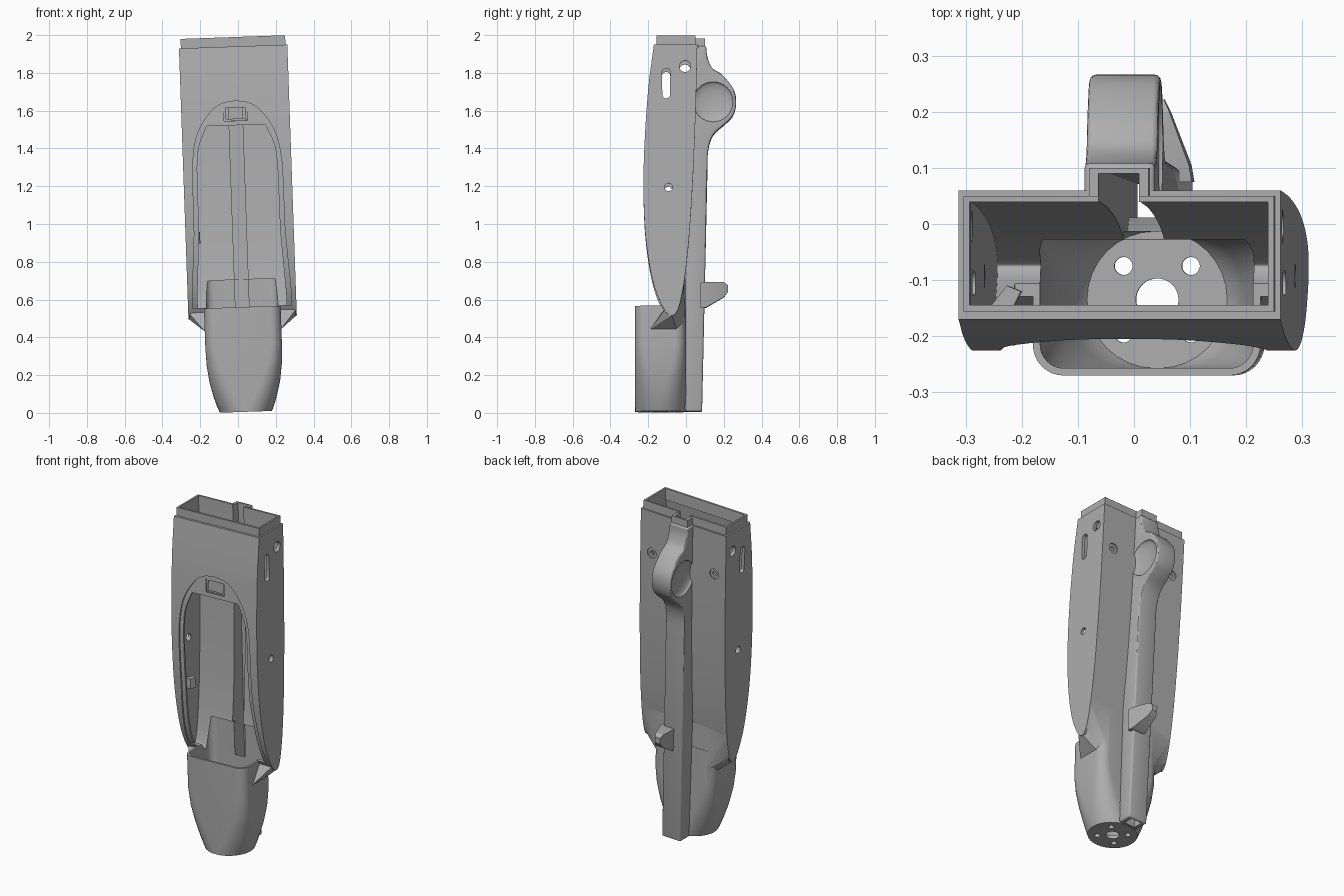
import bpy, bmesh, math
from mathutils import Vector, Matrix

if "Cube" in bpy.data.objects:
    bpy.data.objects.remove(bpy.data.objects["Cube"])

grey = bpy.data.materials.new("plain grey")
grey.use_nodes = True
grey.diffuse_color = (0.42, 0.42, 0.42, 1)
grey.node_tree.nodes["Principled BSDF"].inputs["Base Color"].default_value = (0.42, 0.42, 0.42, 1)


def finish(name, bm):
    bmesh.ops.recalc_face_normals(bm, faces=bm.faces)
    mesh = bpy.data.meshes.new(name)
    bm.to_mesh(mesh)
    bm.free()
    mesh.materials.append(grey)
    obj = bpy.data.objects.new(name, mesh)
    bpy.context.collection.objects.link(obj)
    return obj


def prism(name, pts, axis, a, b):
    """Extrude a (y,z) outline along x, or an (x,z) outline along y."""
    bm = bmesh.new()
    place = (lambda u, v: (a, u, v)) if axis == "x" else (lambda u, v: (u, a, v))
    face = bm.faces.new([bm.verts.new(place(u, v)) for u, v in pts])
    side = bmesh.ops.extrude_face_region(bm, geom=[face])
    move = Vector((b - a, 0, 0)) if axis == "x" else Vector((0, b - a, 0))
    bmesh.ops.translate(bm, vec=move, verts=[v for v in side["geom"] if isinstance(v, bmesh.types.BMVert)])
    return finish(name, bm)


def box(name, hw, y0, y1, z0, z1):
    return prism(name, [(y0, z0), (y1, z0), (y1, z1), (y0, z1)], "x", -hw, hw)


def hull(name, pts):
    bm = bmesh.new()
    for p in pts:
        bm.verts.new(p)
    out = bmesh.ops.convex_hull(bm, input=bm.verts)
    loose = [g for g in out["geom_interior"] if isinstance(g, bmesh.types.BMVert)]
    bmesh.ops.delete(bm, geom=loose, context="VERTS")
    return finish(name, bm)


def cylinder(name, r, length, center, axis, seg=32):
    bm = bmesh.new()
    bmesh.ops.create_cone(bm, cap_ends=True, segments=seg, radius1=r, radius2=r, depth=length)
    turn = {"x": Matrix.Rotation(math.pi / 2, 4, "Y"), "y": Matrix.Rotation(math.pi / 2, 4, "X"),
            "z": Matrix.Identity(4)}[axis]
    bmesh.ops.transform(bm, matrix=Matrix.Translation(center) @ turn, verts=bm.verts)
    return finish(name, bm)


def loft(name, sections, inset=0.0):
    """Skin rounded rectangles given as (z, half width, corner radius)."""
    bm = bmesh.new()
    rings = []
    for z, hw, r in sections:
        hw, hd, r = hw - inset, 0.135 - inset, r - inset
        ring = []
        for q, (sx, sy) in enumerate([(1, 1), (-1, 1), (-1, -1), (1, -1)]):
            for k in range(9):
                t = math.pi / 2 * (q + k / 8)
                ring.append(bm.verts.new((sx * (hw - r) + r * math.cos(t),
                                          -0.135 + sy * (hd - r) + r * math.sin(t), z)))
        rings.append(ring)
    for low, high in zip(rings, rings[1:]):
        for i in range(len(low)):
            j = (i + 1) % len(low)
            bm.faces.new([low[i], low[j], high[j], high[i]])
    bm.faces.new(rings[0])
    bm.faces.new(rings[-1])
    return finish(name, bm)


def smooth(pts, n=5):
    """Catmull-Rom curve through the points."""
    p = [Vector(q) for q in pts]
    p = [2 * p[0] - p[1]] + p + [2 * p[-1] - p[-2]]
    out = []
    for a, b, c, d in zip(p, p[1:], p[2:], p[3:]):
        for k in range(n):
            t = k / n
            out.append(0.5 * (2 * b + (c - a) * t + (2 * a - 5 * b + 4 * c - d) * t ** 2
                              + (3 * b - a - 3 * c + d) * t ** 3))
    return [tuple(v) for v in out + [p[-2]]]


def offset(pts, dist):
    """Move a counter-clockwise outline inward."""
    out = []
    for i, q in enumerate(pts):
        a, b, c = Vector(pts[i - 1]), Vector(q), Vector(pts[(i + 1) % len(pts)])
        e, f = (b - a).normalized(), (c - b).normalized()
        n, m = Vector((-e.y, e.x)), Vector((-f.y, f.x))
        out.append(tuple(b + (n + m) * dist / (1 + n.dot(m))))
    return out


def boolean(obj, tool, op="DIFFERENCE"):
    mod = obj.modifiers.new("join", "BOOLEAN")
    mod.operation, mod.solver, mod.object = op, "EXACT", tool
    apply(obj, mod)
    bpy.data.objects.remove(tool)


def apply(obj, mod):
    bpy.context.view_layer.objects.active = obj
    bpy.ops.object.modifier_apply(modifier=mod.name)


def mirrored(half):
    return half + [(-x, z) for x, z in reversed(half) if x > 0]


# Lens-shaped main body
lens = smooth([(-.17, 1.935), (-.2, 1.7), (-.22, 1.4), (-.225, 1.15), (-.212, .9), (-.175, .68),
               (-.12, .54), (-.075, .5), (-.04, .54), (-.01, .68), (.015, .9), (.035, 1.2),
               (.05, 1.55), (.06, 1.935)])
housing = prism("housing", lens, "x", -.287, .287)

# Rear spine with finger ring
bump = smooth([(.108, 1.935), (.113, 1.88), (.138, 1.82), (.19, 1.785), (.25, 1.71), (.266, 1.64),
               (.25, 1.57), (.21, 1.525), (.145, 1.465), (.117, 1.38), (.113, 1.25)])
spine = prism("spine", bump + [(.085, 0), (-.005, 0), (-.005, .7), (.02, 1.935)], "x", -.063, .063)
bev = spine.modifiers.new("edges", "BEVEL")
bev.width, bev.segments, bev.limit_method, bev.angle_limit = .01, 3, "ANGLE", math.radians(50)
apply(spine, bev)
for s in (-1, 1):
    bm = bmesh.new()
    bmesh.ops.create_uvsphere(bm, u_segments=48, v_segments=24, radius=.106)
    bmesh.ops.scale(bm, vec=(.26, 1, 1), verts=bm.verts)
    bmesh.ops.translate(bm, vec=(s * .063, .143, 1.64), verts=bm.verts)
    boolean(spine, finish("dimple", bm))
boolean(housing, spine, "UNION")

# Lower socket and the shoulder that blends it into the body
socket = [(0, .138, .134), (.04, .154, .128), (.08, .167, .12), (.16, .187, .1), (.25, .199, .075),
          (.35, .203, .056), (.555, .203, .055)]
boolean(housing, loft("socket", socket), "UNION")
shoulder = [(-.11, .536), (-.075, .502), (-.042, .54), (-.013, .68)]
boolean(housing, hull("shoulder", [(s * x, y, z) for s in (-1, 1) for x, y, z in
        [(.286, y, z) for y, z in shoulder]
        + [(.2, -.19, .43), (.2, -.05, .43), (.15, -.002, .43), (.15, -.002, .7)]]), "UNION")

# Top lip
boolean(housing, box("lip", .277, -.156, .05, 1.9, 1.985), "UNION")
boolean(housing, box("spine_lip", .053, 0, .1, 1.9, 1.977), "UNION")

# Hollow interior
boolean(housing, prism("cavity", offset(lens, .02), "x", -.267, .267))
boolean(housing, box("mouth", .266, -.144, .039, 1.88, 2.1))
inner = [(max(z, .02), hw, r) for z, hw, r in socket[:-1]] + [(.7, .203, .055)]
boolean(housing, loft("socket_inside", inner, .013))
channel = [(.012, -.1), (.012, .42), (-.03, .55), (0, 2.1), (.09, 2.1), (.09, 1.4), (.07, -.1)]
boolean(housing, prism("channel", channel, "x", -.036, .036))

# Front opening with a stepped arched border
arch = [(.262, .557), (.262, .62), (.24, .95)] + smooth(
    [(.238, 1.3), (.222, 1.42), (.19, 1.51), (.13, 1.595), (.07, 1.635), (0, 1.647)])
step = prism("step", mirrored(arch), "y", -.4, -.08)
boolean(step, prism("step_floor", offset(lens, .009), "x", -.4, .4))
boolean(housing, step)
opening = [(.235, .557), (.235, .62), (.215, .95)] + smooth([(.213, 1.3), (.2, 1.41), (.155, 1.518)])
boolean(housing, prism("opening", mirrored(opening), "y", -.4, -.08))
boolean(housing, box("window_frame", .062, -.4, -.192, 1.542, 1.622))
boolean(housing, box("window", .051, -.4, -.1, 1.553, 1.611))

# Side holes and slots
boolean(housing, cylinder("upper_hole", .03, 1, (0, -.005, 1.82), "x"))
boolean(housing, cylinder("middle_hole", .021, 1, (0, -.093, 1.18), "x"))
slot = [(-.105 + .022 * math.cos(t * math.pi / 8), 1.73 + (.058 if t < 8.5 else -.058)
         + .022 * math.sin(t * math.pi / 8)) for t in [*range(9), *range(9, 16)]]
boolean(housing, prism("slot", slot, "x", -.5, .5))

# Screw holes in the back
for s in (-1, 1):
    boolean(housing, cylinder("screw_seat", .03, .1, (s * .21, .097, 1.68), "y"))
    boolean(housing, cylinder("screw_hole", .014, .15, (s * .21, .08, 1.68), "y"))

# Holes in the base disc
boolean(housing, cylinder("centre_hole", .038, .2, (0, -.135, 0), "z"))
for k in range(4):
    t = math.pi * (.25 + k / 2)
    boolean(housing, cylinder("bolt_hole", .016, .2,
                              (.085 * math.cos(t), -.135 + .085 * math.sin(t), 0), "z"))

# Rear hook
hook = hull("hook", [(x, y, z) for y, x0, x1, z0, z1 in
                     [(.075, .04, .085, .55, .68), (.105, -.01, .08, .55, .685),
                      (.2, -.005, .045, .605, .685), (.222, 0, .035, .635, .67)]
                     for x in (x0, x1) for z in (z0, z1)])

# Small inner clip
clip = hull("inner_clip", [(x, y, z) for x, y in [(-.267, -.15), (-.225, -.15), (-.21, -.12), (-.235, -.11)]
                           for z in (.9, .96)])

# Lean the whole assembly slightly sideways
lean = Matrix.Translation((0, 0, .005)) @ Matrix.Translation((0, 0, 1.2)) \
    @ Matrix.Rotation(-.035, 4, "Y") @ Matrix.Translation((0, 0, -1.2))
for obj in (housing, hook, clip):
    obj.data.transform(lean)
    bpy.ops.object.select_all(action="DESELECT")
    obj.select_set(True)
    bpy.context.view_layer.objects.active = obj
    bpy.ops.object.shade_smooth_by_angle(angle=math.radians(30))
